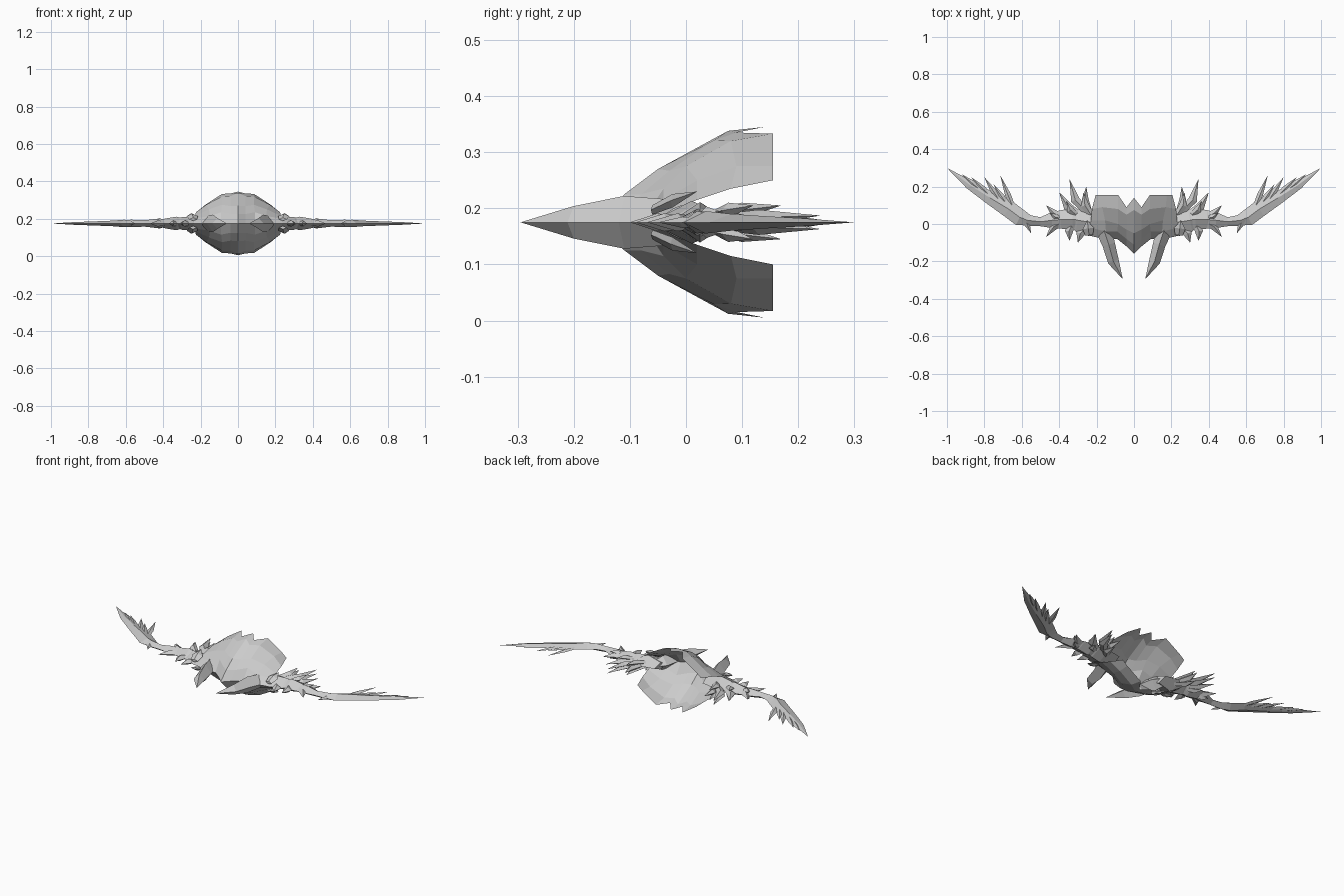
import bpy, bmesh
from mathutils import Vector

MID = 0.175  # height of the symmetry plane

cube = bpy.data.objects.get("Cube")
if cube:
    bpy.data.objects.remove(cube, do_unlink=True)

grey = bpy.data.materials.new("plain grey")
grey.use_nodes = True
grey.diffuse_color = (0.6, 0.6, 0.6, 1)
grey.node_tree.nodes["Principled BSDF"].inputs["Base Color"].default_value = (0.6, 0.6, 0.6, 1)


def finish(name, bm):
    bmesh.ops.remove_doubles(bm, verts=bm.verts, dist=0.0005)
    bmesh.ops.recalc_face_normals(bm, faces=bm.faces)
    mesh = bpy.data.meshes.new(name)
    bm.to_mesh(mesh)
    bm.free()
    mesh.materials.append(grey)
    obj = bpy.data.objects.new(name, mesh)
    bpy.context.collection.objects.link(obj)
    return obj


def blade(name, stations):
    """Diamond-section loft on both sides; stations are x, y, half width, half height, lift."""
    for side, s in (("left", 1), ("right", -1)):
        bm = bmesh.new()
        pts = [Vector((st[0], st[1], 0)) for st in stations]
        rings = []
        for i, st in enumerate(stations):
            run = pts[min(i + 1, len(pts) - 1)] - pts[max(i - 1, 0)]
            across = Vector((-run.y, run.x, 0)).normalized() * st[2]
            up = Vector((0, 0, st[3]))
            c = pts[i] + Vector((0, 0, MID + (st[4] if len(st) > 4 else 0)))
            ring = [c + across, c + up, c - across, c - up]
            rings.append([bm.verts.new((s * v.x, v.y, v.z)) for v in ring])
        for a, b in zip(rings, rings[1:]):
            for k in range(4):
                bm.faces.new((a[k], a[k - 1], b[k - 1], b[k]))
        bm.faces.new(rings[0])
        bm.faces.new(rings[-1][::-1])
        finish(side + "_" + name, bm)


def spike(name, root, tip, width, height, lift=0, bend=0.0):
    """Curved thorn from root to tip."""
    r, t = Vector(root), Vector(tip)
    d = t - r
    m = r + d * 0.45 + Vector((-d.y, d.x)) * bend
    blade(name, [(r.x, r.y, width * 0.7, height * 0.7, lift * 0.4),
                 (m.x, m.y, width, height, lift * 0.7),
                 (t.x, t.y, 0, 0, lift)])


# Body shells: columns from the front rim to the open back edge
columns = [
    [(0, -.16, 0), (0, -.11, .05), (0, -.05, .095), (0, .075, .163), (0, .14, .17)],
    [(.04, -.12, 0), (.04, -.08, .05), (.04, -.03, .092), (.04, .05, .146), (.04, .09, .16)],
    [(.09, -.08, 0), (.09, -.04, .06), (.085, 0, .1), (.085, .08, .145), (.085, .155, .158)],
    [(.16, -.08, 0), (.15, -.04, .04), (.155, .02, .075), (.17, .09, .1), (.175, .155, .1)],
    [(.25, -.06, 0), (.235, -.02, .025), (.23, .02, .04), (.225, .08, .06), (.205, .155, .075)],
]
for name, up in (("upper_shell", 1), ("lower_shell", -1)):
    bm = bmesh.new()
    for s in (1, -1):
        grid = [[bm.verts.new((s * x, y, MID + up * h)) for x, y, h in col] for col in columns]
        for a, b in zip(grid, grid[1:]):
            for i in range(len(a) - 1):
                bm.faces.new((a[i], b[i], b[i + 1], a[i + 1]))
    finish(name, bm)

# Curved front jaws
blade("mandible", [(.19, .03, .03, .02), (.165, -.02, .045, .04), (.135, -.11, .034, .047),
                   (.11, -.2, .03, .029), (.06, -.295, 0, 0)])

# Shoulder, arm and wing
blade("shoulder", [(.15, .02, .05, .02), (.24, .01, .075, .038), (.3, .02, .06, .034),
                   (.34, .03, .035, .02)])
blade("shoulder_cuff", [(.29, .025, .05, .025), (.33, .025, .055, .036), (.39, .025, .05, .026),
                        (.42, .025, .03, .018)])
blade("arm", [(.38, .025, .05, .022), (.44, .02, .042, .024), (.5, .012, .024, .017),
              (.57, .02, .03, .02), (.6, .03, .03, .018)])
blade("wing", [(.55, .015, .025, .016), (.61, .035, .045, .02), (.67, .08, .045, .015),
               (.77, .14, .035, .011), (.88, .21, .024, .007), (1, .3, 0, 0)])
spike("elbow_spur", (.585, .03), (.55, -.05), .014, .01)

# Wing feathers
for i, (root, tip) in enumerate([((.64, .07), (.715, .26)), ((.67, .09), (.75, .21)),
                                 ((.71, .11), (.8, .25)), ((.76, .14), (.87, .25)),
                                 ((.82, .18), (.92, .265))]):
    spike(f"feather_{i + 1}", root, tip, .016, .008)

# Shoulder thorns: root, tip, half width, lift from the mid plane
thorns = [((.23, .05), (.27, .17), .022, .03), ((.25, .06), (.345, .24), .024, .012),
          ((.24, .08), (.255, .2), .018, .0), ((.29, .05), (.4, .17), .024, .0),
          ((.31, .05), (.36, .12), .02, .03), ((.38, .04), (.47, .1), .02, .0),
          ((.38, .01), (.47, -.07), .02, .0), ((.33, .0), (.345, -.09), .022, .0),
          ((.26, -.02), (.3, -.1), .024, .0), ((.39, .03), (.45, .06), .016, .02)]
for i, (root, tip, width, lift) in enumerate(thorns):
    bend = 0.12 if tip[1] < 0 else -0.12
    if lift:
        spike(f"upper_thorn_{i + 1}", root, tip, width, .014, lift, bend)
        spike(f"lower_thorn_{i + 1}", root, tip, width, .014, -lift, bend)
    else:
        spike(f"side_thorn_{i + 1}", root, tip, width, .016, 0, bend)

# Raised crest on each shoulder, above and below
for name, up in (("upper_crest", 1), ("lower_crest", -1)):
    spike(name, (.24, -.06), (.25, .02), .03, .012, up * .055)
